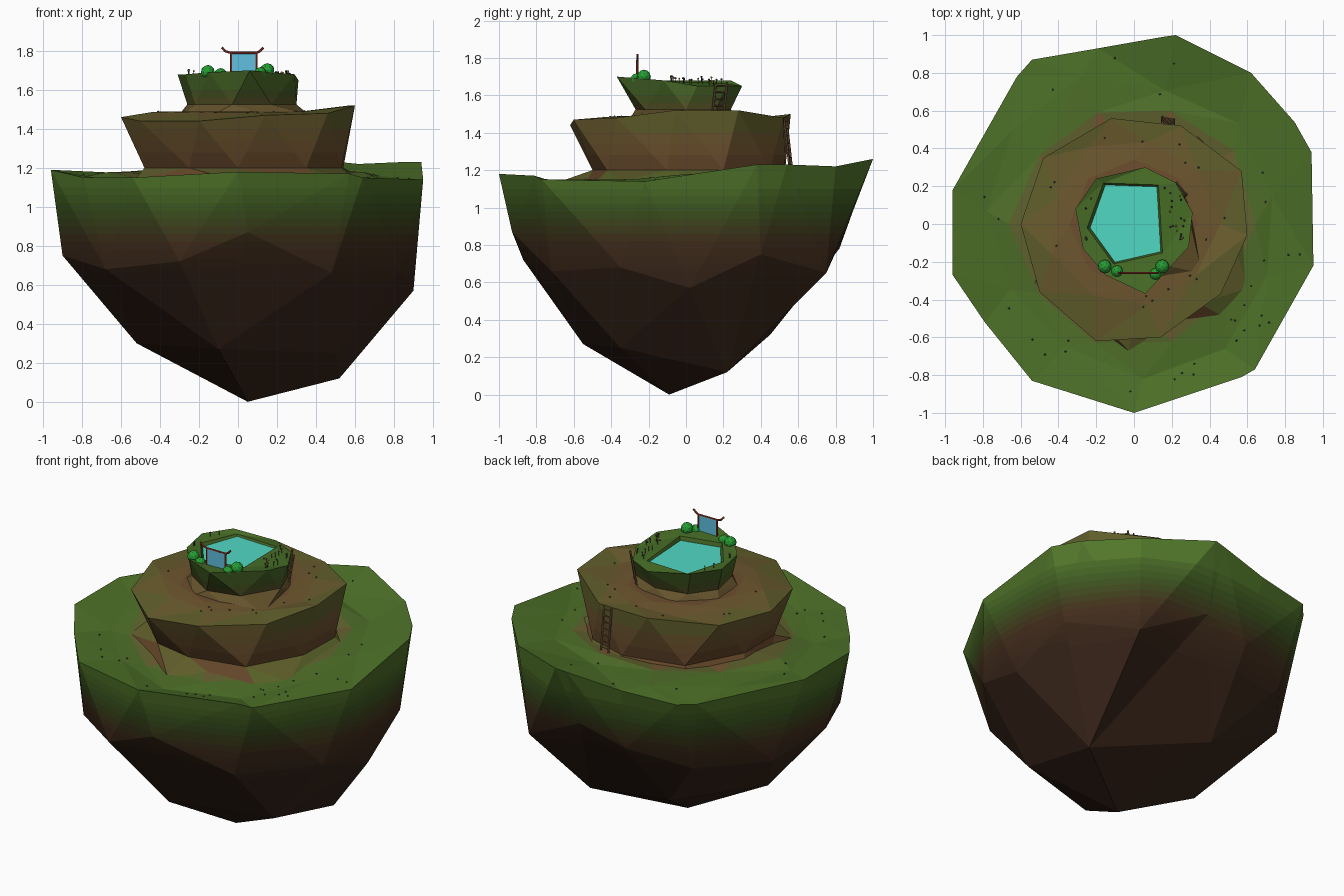
import bpy, bmesh, random
from math import atan2, cos, sin, pi, hypot, radians
from mathutils import Vector, Matrix
from mathutils.bvhtree import BVHTree

if "Cube" in bpy.data.objects:
    bpy.data.objects.remove(bpy.data.objects["Cube"])

random.seed(4)
TAU = 2 * pi


def material(name, rgb):
    m = bpy.data.materials.new(name)
    m.diffuse_color = [(c / 255) ** 2.2 for c in rgb] + [1]
    m.use_nodes = True
    m.node_tree.nodes["Principled BSDF"].inputs["Base Color"].default_value = m.diffuse_color
    return m


def ramp(name, stops, n=10):
    """Materials stepping through a list of colours."""
    mats = []
    for i in range(n):
        t = i / (n - 1) * (len(stops) - 1)
        k = min(int(t), len(stops) - 2)
        mats.append(material(f"{name}_{i}", [a + (b - a) * (t - k) for a, b in zip(stops[k], stops[k + 1])]))
    return mats


def finish(name, bm, mats):
    me = bpy.data.meshes.new(name)
    bm.to_mesh(me)
    tree = BVHTree.FromBMesh(bm)
    bm.free()
    for m in mats:
        me.materials.append(m)
    bpy.context.collection.objects.link(bpy.data.objects.new(name, me))
    return tree


def stitch(bm, a, b):
    """Triangles between two rings of any count; a ring of one vertex makes a fan."""
    if len(a) == 1:
        a, b = b, a
    start = atan2(a[0].co.y, a[0].co.x)
    rel = lambda v: (atan2(v.co.y, v.co.x) - start + 1e-6) % TAU
    a = sorted(a, key=rel)
    A = [rel(v) for v in a] + [rel(a[0]) + TAU]
    n, m = len(a), len(b)
    if m == 1:
        for i in range(n):
            bm.faces.new((a[i], a[(i + 1) % n], b[0]))
        return
    b = sorted(b, key=rel)
    B = [rel(v) for v in b] + [rel(b[0]) + TAU]
    i = j = 0
    while i < n or j < m:
        if j == m or (i < n and A[i] + A[i + 1] <= B[j] + B[j + 1]):
            bm.faces.new((a[i], a[(i + 1) % n], b[j % m]))
            i += 1
        else:
            bm.faces.new((a[i % n], b[(j + 1) % m], b[j]))
            j += 1


def loft(name, rings, mats, shade, cuts=()):
    """Stitched rings from bottom to top; shade(centre, normal) picks the place on the ramp."""
    bm = bmesh.new()
    rows = [[bm.verts.new(p) for p in r] for r in rings]
    for a, b in zip(rows, rows[1:]):
        stitch(bm, a, b)
    for z in cuts:
        bmesh.ops.bisect_plane(bm, geom=bm.verts[:] + bm.edges[:] + bm.faces[:],
                               plane_co=(0, 0, z), plane_no=(0, 0, 1))
    bmesh.ops.recalc_face_normals(bm, faces=bm.faces)
    bm.normal_update()
    for f in bm.faces:
        t = min(max(shade(f.calc_center_median(), f.normal), 0), 1)
        f.material_index = round(t * (len(mats) - 1))
    return finish(name, bm, mats)


def ring(n, r, z, slope=0.0, jitter=0.0, turn=0.0):
    out = []
    for k in range(n):
        a, q = TAU * k / n + turn, r * (1 + random.uniform(-jitter, jitter))
        out.append((q * cos(a), q * sin(a), z + slope * q * sin(a) + random.uniform(-.15, .15) * jitter))
    return out


def level(points, z):
    return [(x, y, z) for x, y in points]


def bar(bm, p, q, r, seg=6):
    p, q = Vector(p), Vector(q)
    d = q - p
    bmesh.ops.create_cone(bm, cap_ends=True, segments=seg, radius1=r, radius2=r, depth=d.length,
                          matrix=Matrix.Translation((p + q) / 2) @ d.to_track_quat('Z', 'Y').to_matrix().to_4x4())


# Floating island body
rim = [(0, -1, 1.18), (.57, -.81, 1.17), (.64, -.77, 1.15), (.95, -.22, 1.14), (.94, .38, 1.23),
       (.85, .54, 1.23), (.62, .8, 1.22), (.22, 1, 1.26), (.15, .99, 1.25), (-.19, .93, 1.2), (-.54, .87, 1.18),
       (-.62, .78, 1.17), (-.96, .18, 1.19), (-.96, -.27, 1.19), (-.79, -.52, 1.15), (-.54, -.83, 1.15)]
belly = [(.05, -.93, .87), (.48, -.72, .66), (.84, -.35, .68), (.9, .02, .57), (.86, .4, .75), (.58, .75, .65),
         (.15, .85, .87), (-.15, .82, .78), (-.52, .68, .7), (-.82, .3, .68), (-.9, -.12, .75),
         (-.68, -.58, .68), (-.3, -.87, .72)]
keel = [(-.1, -.55, .27), (.5, -.35, .25), (.52, .22, .12), (-.2, .45, .32), (-.52, -.08, .3)]
earth = ramp("earth", [(82, 118, 46), (62, 86, 36), (68, 49, 33), (58, 41, 31)], 14)
turf = ramp("turf", [(78, 112, 44), (82, 108, 46), (118, 88, 55)], 8)
shade_island = lambda c, n: (1.18 - c.z) / .56
shade_top = lambda c, n: (.74 - hypot(c.x, c.y)) / .3
loft("island_body", [[(.05, -.09, 0)], keel, belly, rim], earth, shade_island,
     [.62 + .04 * i for i in range(13)])
ground = loft("island_grass", [rim, ring(11, .78, 1.16, .045, .08, .2), ring(10, .62, 1.17, .06, .08),
                               ring(8, .4, 1.17), [(0, 0, 1.17)]], turf, shade_top)

# Middle terrace, wider at its top than at its foot, on a skirt of broken rock
rim2 = [(.14, -.6, 1.47), (.46, -.37, 1.48), (.6, -.06, 1.52), (.57, .28, 1.52), (.25, .52, 1.48),
        (-.12, .56, 1.5), (-.48, .35, 1.47), (-.6, 0, 1.46), (-.5, -.36, 1.44), (-.2, -.62, 1.44)]
foot2 = [(0, -.5), (.35, -.42), (.53, -.1), (.54, .2), (.34, .45), (.08, .53),
         (-.3, .44), (-.48, .1), (-.48, -.2), (-.25, -.45)]
skirt2 = [(-.03, -.67), (.2, -.53), (.45, -.48), (.6, -.34), (.66, .2), (.4, .47), (.24, .62), (-.02, .56),
          (-.35, .47), (-.52, .15), (-.5, -.16), (-.53, -.33), (-.26, -.5)]
clay = ramp("clay", [(88, 98, 44), (108, 90, 50), (110, 80, 50), (98, 70, 44)], 8)
shade2 = lambda c, n: ((.62 - hypot(c.x, c.y)) * 1.8 if n.z > .8 else .12 + (1.47 - c.z) * 3)
terrace = loft("middle_terrace", [[(0, 0, 1.13)], level(skirt2, 1.14), level(foot2, 1.2), rim2,
                                  ring(9, .45, 1.485, 0, .06), ring(8, .34, 1.49), [(0, 0, 1.49)]],
               clay, shade2, [1.28, 1.34, 1.4])

# Upper terrace with a shallow pool
rim3 = [(.06, -.37, 1.7), (.29, -.12, 1.68), (.31, .06, 1.65), (.22, .22, 1.65), (.06, .3, 1.65),
        (-.2, .24, 1.68), (-.31, .08, 1.68), (-.27, -.13, 1.68), (-.15, -.27, 1.69)]
neck3 = [(.3, 0), (.24, .16), (.05, .24), (-.15, .2), (-.26, .05), (-.22, -.15), (-.03, -.27), (.17, -.22)]
skirt3 = [(.33, -.08), (.36, -.26), (.12, -.3), (-.12, -.29), (-.29, -.12), (-.3, .1), (-.1, .28), (.16, .25), (.29, .12)]
pool = [(-.15, .205), (.12, .195), (.14, -.145), (-.1, -.2), (-.23, -.02)]
lip = [(x * 1.08, y * 1.06, 1.672 - .04 * y) for x, y in pool]
hill = ramp("hill", [(72, 108, 42), (70, 92, 40), (112, 80, 50)], 8)
shade3 = lambda c, n: 0 if n.z > .6 and c.z > 1.6 else .15 + (1.66 - c.z) * 4.5
summit = loft("upper_terrace", [[(0, 0, 1.45)], level(skirt3, 1.475), level(neck3, 1.525), rim3, lip,
                                level(pool, 1.645), [(0, 0, 1.645)]], hill, shade3, [1.56, 1.6])
bm = bmesh.new()
face = bm.faces.new([bm.verts.new((x * 1.01, y * 1.01, 1.655)) for x, y in reversed(pool)])
face.normal_update()
if face.normal.z < 0:
    face.normal_flip()
finish("pool_water", bm, [material("water", (82, 216, 194))])


# Ladders up both steps
def ladder(name, low, high, side, rungs):
    bm = bmesh.new()
    low, high, side = Vector(low), Vector(high), Vector(side)
    for s in (-1, 1):
        bar(bm, low + side * s, high + side * s, .006)
    for k in range(rungs):
        p = low.lerp(high, (k + .5) / rungs)
        bar(bm, p - side * 1.2, p + side * 1.2, .004)
    finish(name, bm, [wood])


wood = material("wood", (120, 95, 66))
ladder("lower_ladder", (.18, .56, 1.21), (.18, .53, 1.48), (.03, -.006, 0), 7)
ladder("upper_ladder", (.235, .17, 1.49), (.255, .19, 1.67), (.026, -.03, 0), 5)

# Gate with upswept lintel, and its glowing panel
GY = -.26
bm = bmesh.new()
for x in (-.035, .095):
    bar(bm, (x, GY, 1.66), (x, GY, 1.79), .006, 8)
sweep = [(-.083, 1.818), (-.065, 1.798), (-.035, 1.79), (.095, 1.79), (.112, 1.798), (.13, 1.816)]
for (x0, z0), (x1, z1) in zip(sweep, sweep[1:]):
    bar(bm, (x0, GY, z0), (x1, GY, z1), .006)
finish("gate_frame", bm, [material("red_wood", (150, 62, 48))])
bm = bmesh.new()
bmesh.ops.create_cube(bm, size=1, matrix=Matrix.Translation((.03, GY, 1.733)) @ Matrix.Diagonal((.125, .004, .105, 1)))
finish("gate_panel", bm, [material("panel_blue", (96, 190, 222))])

# Bushes beside the gate
bm = bmesh.new()
for x, y, z, r in ((-.155, -.225, 1.692, .036), (-.09, -.25, 1.68, .032),
                   (.15, -.225, 1.7, .037), (.115, -.265, 1.685, .032)):
    bmesh.ops.create_icosphere(bm, subdivisions=2, radius=r, matrix=Matrix.Translation((x, y, z)))
finish("bushes", bm, [material("leaf", (42, 155, 54))])


# Flowers and pebbles dropped onto the surfaces below them
def drop(tree, r0, r1, a0=0, a1=360):
    a, r = radians(random.uniform(a0, a1)), random.uniform(r0, r1)
    return tree.ray_cast(Vector((r * cos(a), r * sin(a), 3)), Vector((0, 0, -1)))[0]


stems = bmesh.new()
for tint, rgb in (("purple", (110, 70, 115)), ("yellow", (190, 170, 50)), ("dark", (70, 58, 70))):
    heads = bmesh.new()
    for k in range(8):
        p = drop(summit, .25, .285, -25, 200) if k % 3 else drop(summit, .19, .27, -15, 35)
        if p and p.z > 1.6:
            top = p + Vector((0, 0, .025))
            bar(stems, p, top, .0015, 4)
            bmesh.ops.create_icosphere(heads, subdivisions=1, radius=.006, matrix=Matrix.Translation(top))
    finish(f"{tint}_flowers", heads, [material(tint, rgb)])
finish("flower_stems", stems, [material("stem", (50, 80, 40))])
bm = bmesh.new()
for tree, r0, r1, n in ((ground, .7, .9, 30), (terrace, .38, .5, 16)):
    for k in range(n):
        p = drop(tree, r0, r1)
        if p:
            bmesh.ops.create_icosphere(bm, subdivisions=1, radius=.006, matrix=Matrix.Translation(p))
finish("pebbles", bm, [material("pebble", (70, 72, 66))])
